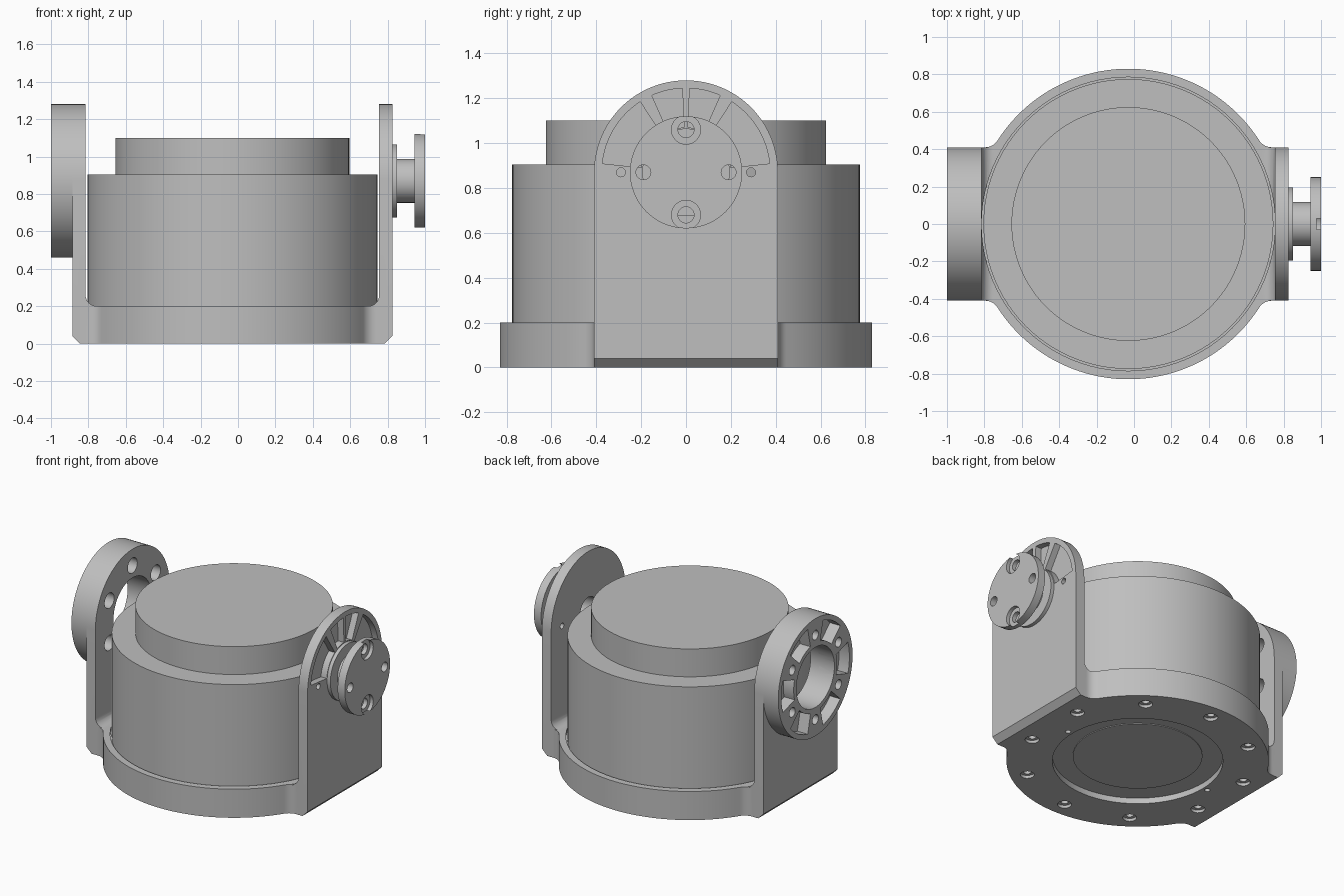
import bpy, bmesh, math

if "Cube" in bpy.data.objects:
    bpy.data.objects.remove(bpy.data.objects["Cube"])

CX = -0.03           # axis of the round body
ZC = 0.87            # height of the pivot axis
grey = bpy.data.materials.new("machined_grey")
grey.diffuse_color = (0.52, 0.52, 0.52, 1)
grey.use_nodes = True
grey.node_tree.nodes["Principled BSDF"].inputs["Base Color"].default_value = grey.diffuse_color


def arc(u, v, r, a0, a1, n):
    return [(u + r * math.cos(math.radians(a0 + (a1 - a0) * i / n)),
             v + r * math.sin(math.radians(a0 + (a1 - a0) * i / n))) for i in range(n + 1)]


def circle(u, v, r, n=32):
    return arc(u, v, r, 0, 360, n)[:-1]


def sector(r0, r1, a0, a1):
    return arc(0, ZC, r1, a0, a1, 12) + arc(0, ZC, r0, a1, a0, 12)


def prism(name, loops, axis, a, b):
    """Extrude one or more closed 2D outlines along an axis from a to b."""
    place = {'x': lambda p, t: (t, p[0], p[1]),
             'y': lambda p, t: (p[0], t, p[1]),
             'z': lambda p, t: (p[0], p[1], t)}[axis]
    bm = bmesh.new()
    for pts in loops:
        lo = [bm.verts.new(place(p, a)) for p in pts]
        hi = [bm.verts.new(place(p, b)) for p in pts]
        bm.faces.new(lo)
        bm.faces.new(hi)
        for i in range(len(pts)):
            j = (i + 1) % len(pts)
            bm.faces.new((lo[i], lo[j], hi[j], hi[i]))
    bmesh.ops.recalc_face_normals(bm, faces=bm.faces)
    me = bpy.data.meshes.new(name)
    bm.to_mesh(me)
    bm.free()
    me.materials.append(grey)
    ob = bpy.data.objects.new(name, me)
    bpy.context.collection.objects.link(ob)
    return ob


def combine(ob, tool, op='DIFFERENCE'):
    """Apply a boolean and discard the tool object."""
    mod = ob.modifiers.new("bool", 'BOOLEAN')
    mod.operation, mod.solver, mod.object = op, 'EXACT', tool
    bpy.context.view_layer.objects.active = ob
    bpy.ops.object.modifier_apply(modifier=mod.name)
    bpy.data.objects.remove(tool)


def cut(ob, loops, axis, a, b):
    combine(ob, prism("cutter", loops, axis, a, b))


def ring_of(n, r, start, hole_r, u=0, v=ZC, seg=20):
    return [circle(u + r * math.cos(math.radians(start + 360 * i / n)),
                   v + r * math.sin(math.radians(start + 360 * i / n)), hole_r, seg)
            for i in range(n)]


# Yoke: U-shaped side profile trimmed to round-topped arms
half = [(0, 0), (0.815, 0), (0.855, 0.04), (0.855, 1.4), (0.785, 1.4)]
half += arc(0.725, 0.26, 0.06, 0, -90, 8) + [(0, 0.2)]
right = [(CX + x, z) for x, z in half]
left = [(CX - x, z) for x, z in reversed(half[1:-1])]
yoke = prism("yoke", [right + left], 'y', -0.6, 0.6)
arch = [(-0.41, -0.1), (0.41, -0.1)] + arc(0, ZC, 0.41, 0, 180, 48)
combine(yoke, prism("arch", [arch], 'x', -1.2, 1.2), 'INTERSECT')

# Round base blended into the arms by concave fillets
quad = [(0.80, 0.41)] + arc(0.767, 0.49, 0.08, 270, 212.6, 8) + arc(0, 0, 0.83, 32.6, 90, 28)[1:]
top = quad + [(-x, y) for x, y in reversed(quad[:-1])]
outline = top + [(x, -y) for x, y in reversed(top)]
outline = [(CX + x, y) for x, y in outline]
combine(yoke, prism("base", [outline], 'z', 0, 0.2), 'UNION')

# Tray for the body, and the recess, screw holes and pin holes underneath
cut(yoke, [circle(CX, 0, 0.785, 96)], 'z', 0.18, 0.9)
cut(yoke, [circle(CX, 0, 0.54, 72)], 'z', -0.1, 0.04)
cut(yoke, ring_of(10, 0.72, 18, 0.045, CX, 0), 'z', -0.1, 0.02)
cut(yoke, ring_of(10, 0.72, 18, 0.024, CX, 0) + ring_of(2, 0.575, 0, 0.018, CX, 0), 'z', -0.1, 0.1)

# Left arm: bore and bolt holes
cut(yoke, [circle(0, ZC, 0.21, 48)] + ring_of(6, 0.295, 90, 0.053), 'x', -1.1, -0.7)

# Right arm: fan pockets, pin holes and shaft bore
fans = []
for a0, a1 in ((6, 57), (66, 87.5)):
    fans += [sector(0.2, 0.375, a0, a1), sector(0.2, 0.375, 180 - a1, 180 - a0)]
cut(yoke, fans, 'x', 0.78, 0.9)
cut(yoke, [circle(0, ZC, 0.09)] + ring_of(2, 0.29, 0, 0.02), 'x', 0.7, 0.9)

# Main body with its raised cap, and the plate in the bottom recess
prism("body", [circle(CX, 0, 0.775, 96)], 'z', 0.18, 0.905)
prism("body_cap", [circle(CX, 0, 0.625, 96)], 'z', 0.905, 1.1)
prism("bottom_plate", [circle(CX, 0, 0.41, 72)], 'z', 0.035, 0.041)

# Left bearing ring with pockets between bolt holes
bearing = prism("bearing_ring", [circle(0, ZC, 0.41, 96)], 'x', -1.0, -0.885)
cut(bearing, [circle(0, ZC, 0.21, 48)] + ring_of(6, 0.295, 90, 0.033), 'x', -1.1, -0.8)
cut(bearing, [sector(0.24, 0.375, 60 * i - 17, 60 * i + 17) for i in range(6)],
    'x', -1.1, -0.92)

# Right pivot: hub, shaft and bolted flange
hub = prism("pivot_hub", [circle(0, ZC, 0.195, 64)], 'x', 0.825, 0.85)
cut(hub, [circle(0, ZC, 0.09)], 'x', 0.8, 0.9)
shaft = prism("pivot_shaft", [circle(0, ZC, 0.117, 48)], 'x', 0.85, 0.947)
cut(shaft, [circle(0, ZC, 0.09)], 'x', 0.8, 0.93)
flange = prism("pivot_flange", [circle(0, ZC, 0.25, 72)], 'x', 0.945, 1.0)
cut(flange, ring_of(2, 0.19, 90, 0.065, seg=28), 'x', 0.975, 1.1)
cut(flange, ring_of(2, 0.19, 90, 0.036) + ring_of(2, 0.19, 0, 0.033), 'x', 0.9, 1.1)

# Smooth curved walls, keep machined edges crisp
bpy.ops.object.select_all(action='SELECT')
bpy.ops.object.shade_smooth_by_angle(angle=math.radians(30))
